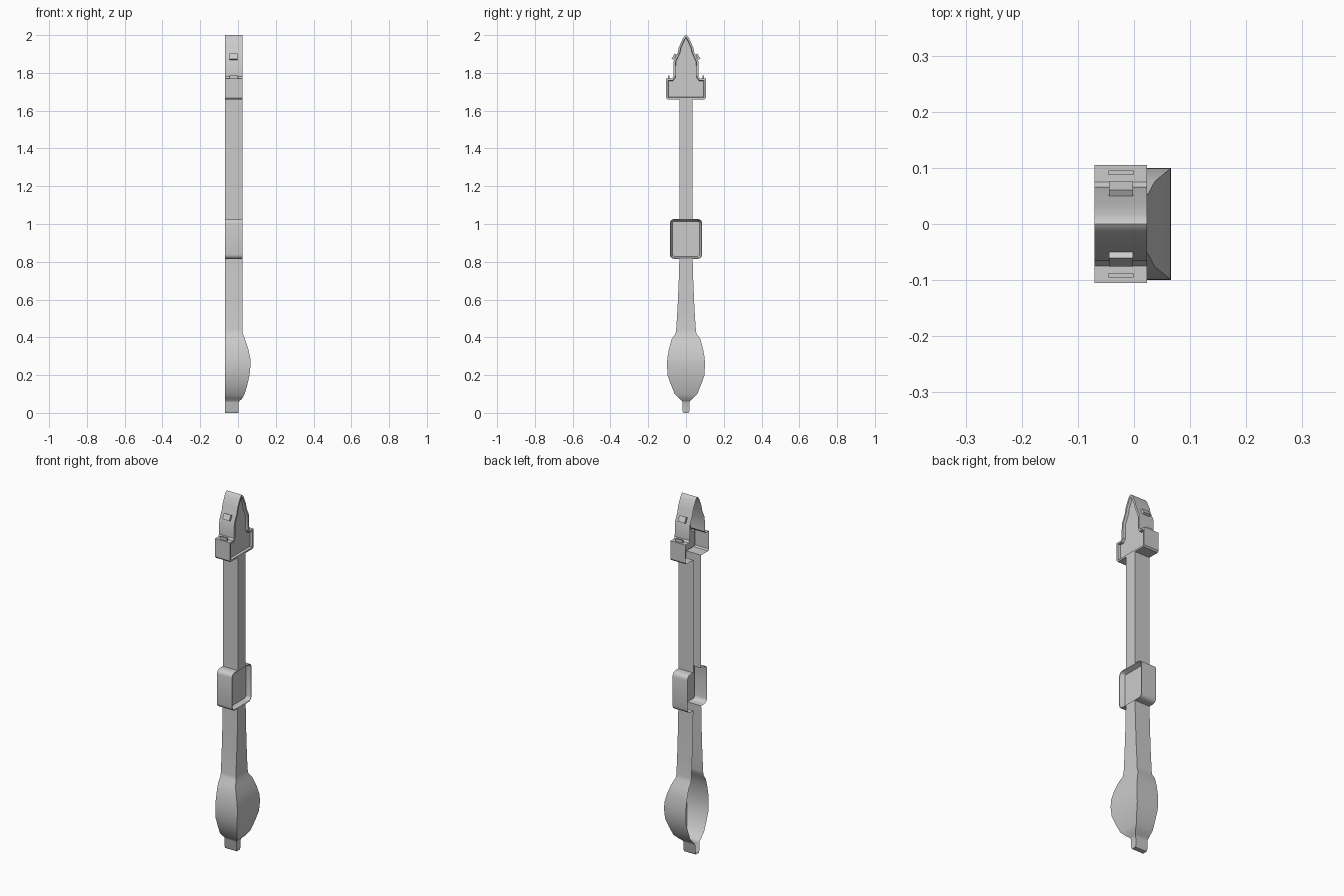
import bpy, bmesh, math

if "Cube" in bpy.data.objects:
    bpy.data.objects.remove(bpy.data.objects["Cube"])

BACK, FRONT = -0.07, 0.023


def shell(name, stations, recess=None):
    """Open-backed shell from (half width, z, front x) stations, bottom to top."""
    bm = bmesh.new()
    rows = []
    for y, z, x in stations:
        rf = bm.verts.new((x, y, z))
        rb = bm.verts.new((BACK, y, z))
        if y > 1e-6:
            lf = bm.verts.new((x, -y, z))
            lb = bm.verts.new((BACK, -y, z))
        else:
            lf, lb = rf, rb
        rows.append((rf, rb, lf, lb))
    for a, b in zip(rows, rows[1:]):
        # side walls
        bm.faces.new((a[0], a[1], b[1], b[0]))
        bm.faces.new((a[3], a[2], b[2], b[3]))
        # front strip
        if recess is None and abs(a[0].co.z - b[0].co.z) > 1e-5:
            loop = [a[2], a[0], b[0]] + ([b[2]] if b[2] is not b[0] else [])
            bm.faces.new(loop)
    if recess:
        # one front panel, sunk inside a thin rim
        right = [r[0] for r in rows]
        left = [r[2] for r in reversed(rows) if r[2] is not r[0]]
        panel = bm.faces.new(right + left)
        bm.normal_update()
        rim, wall, depth = recess
        bmesh.ops.inset_individual(bm, faces=[panel], thickness=rim, use_even_offset=True)
        bmesh.ops.inset_individual(bm, faces=[panel], thickness=wall, depth=-depth,
                                   use_even_offset=True)
    bm.normal_update()
    me = bpy.data.meshes.new(name)
    bm.to_mesh(me)
    bm.free()
    ob = bpy.data.objects.new(name, me)
    bpy.context.collection.objects.link(ob)
    bpy.ops.object.select_all(action='DESELECT')
    ob.select_set(True)
    bpy.context.view_layer.objects.active = ob
    bpy.ops.object.shade_smooth_by_angle(angle=math.radians(32))
    return ob


def block(name, loc, size, tilt=0.0):
    bpy.ops.mesh.primitive_cube_add(size=1, location=loc, rotation=(tilt, 0, 0))
    ob = bpy.context.object
    ob.name = name
    ob.scale = size


# bottom nub, bowl and tapering lower stem
shell("bowl_and_lower_stem", [
    (0.0, 0.0, 0.002), (0.013, 0.0, 0.002), (0.018, 0.01, 0.003), (0.018, 0.055, 0.004),
    (0.022, 0.064, 0.008), (0.035, 0.075, 0.021), (0.060, 0.10, 0.035),
    (0.080, 0.15, 0.050), (0.098, 0.20, 0.061), (0.100, 0.25, 0.066),
    (0.099, 0.29, 0.065), (0.090, 0.34, 0.054), (0.076, 0.39, 0.037),
    (0.055, 0.42, 0.026), (0.052, 0.44, FRONT), (0.045, 0.55, FRONT),
    (0.039, 0.68, FRONT), (0.035, 0.815, FRONT)])

# square middle box with rounded corners and sunken panel
r, hw, z0, z1 = 0.024, 0.086, 0.815, 1.027
arc = [math.radians(a) for a in (0, 22.5, 45, 67.5, 90)]
low = [(hw - r + r * math.sin(a), z0 + r - r * math.cos(a), FRONT) for a in arc]
high = [(hw - r + r * math.cos(a), z1 - r + r * math.sin(a), FRONT) for a in arc]
shell("middle_box", [(0.035, z0, FRONT)] + low + high + [(0.035, z1, FRONT)],
      recess=(0.004, 0.010, 0.025))

# straight upper stem
shell("upper_stem", [(0.035, 1.027, FRONT), (0.035, 1.66, FRONT)])

# tower-shaped head with a thin raised rim
head = [(0.035, 1.66), (0.098, 1.66), (0.105, 1.668), (0.105, 1.77), (0.075, 1.77),
        (0.067, 1.78), (0.066, 1.86), (0.043, 1.91), (0.038, 1.935),
        (0.018, 1.98), (0.008, 1.995), (0.0, 2.0)]
shell("head", [(y, z, FRONT) for y, z in head], recess=(0.010, 0.002, 0.014))

# small tabs on the head ledges and slopes
for s in (-1, 1):
    block("ledge_tab", (-0.023, s * 0.091, 1.777), (0.045, 0.008, 0.016))
    block("slope_tab", (-0.023, s * 0.063, 1.886), (0.043, 0.012, 0.032), s * math.radians(28))
